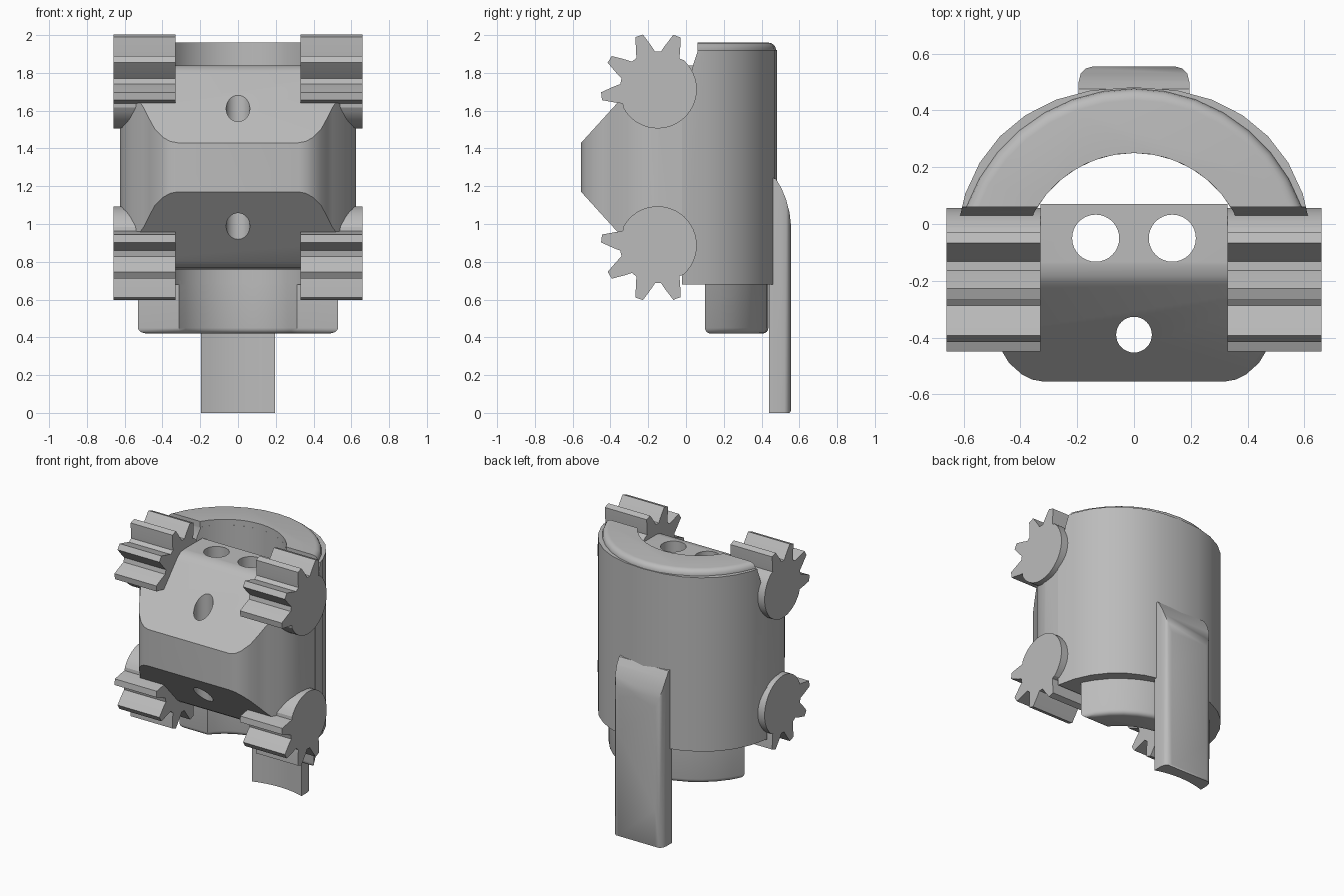
import bpy, bmesh, math

if "Cube" in bpy.data.objects:
    bpy.data.objects.remove(bpy.data.objects["Cube"])

grey = bpy.data.materials.new("plain grey")
grey.use_nodes = True
grey.diffuse_color = (0.5, 0.5, 0.5, 1)
grey.node_tree.nodes["Principled BSDF"].inputs["Base Color"].default_value = grey.diffuse_color

CY = -0.15      # axis of the round body
MID = 1.3       # mirror height of the body


def prism(name, outline, lo, hi, axis="Z"):
    """Extrude an (x, y) outline along Z, or a (y, z) outline along X."""
    bm = bmesh.new()
    place = (lambda a, b: (a, b, lo)) if axis == "Z" else (lambda a, b: (lo, a, b))
    face = bm.faces.new([bm.verts.new(place(a, b)) for a, b in outline])
    out = bmesh.ops.extrude_face_region(bm, geom=[face])["geom"]
    step = (0, 0, hi - lo) if axis == "Z" else (hi - lo, 0, 0)
    bmesh.ops.translate(bm, vec=step, verts=[v for v in out if isinstance(v, bmesh.types.BMVert)])
    bmesh.ops.recalc_face_normals(bm, faces=bm.faces)
    mesh = bpy.data.meshes.new(name)
    bm.to_mesh(mesh)
    bm.free()
    mesh.materials.append(grey)
    ob = bpy.data.objects.new(name, mesh)
    bpy.context.collection.objects.link(ob)
    return ob


def select(ob):
    bpy.ops.object.select_all(action="DESELECT")
    ob.select_set(True)
    bpy.context.view_layer.objects.active = ob


def smooth(ob, angle=30):
    select(ob)
    bpy.ops.object.shade_smooth_by_angle(angle=math.radians(angle))


def boolean(ob, cutter, operation):
    mod = ob.modifiers.new("cut", "BOOLEAN")
    mod.object, mod.operation, mod.solver = cutter, operation, "EXACT"
    select(ob)
    bpy.ops.object.modifier_apply(modifier=mod.name)
    bpy.data.objects.remove(cutter)


def arc(r, y0, n, power=2):
    """Arc lying behind the line y = y0; a power above 2 makes it squarer."""
    a = math.asin(((y0 - CY) / r) ** (power / 2))
    points = []
    for i in range(n + 1):
        t = a + (math.pi - 2 * a) * i / n
        x = math.copysign(abs(math.cos(t)) ** (2 / power), math.cos(t))
        points.append((r * x, CY + r * math.sin(t) ** (2 / power)))
    return points


def ring(outer, inner, y0, power=2):
    return arc(outer, y0, 14, power) + arc(inner, y0, 14)[::-1]


def circle(x, y, r, n=32):
    return [(x + r * math.cos(math.tau * i / n), y + r * math.sin(math.tau * i / n)) for i in range(n)]


def bevel(ob, width, height, keep_inside):
    """Round the edges lying at one height, optionally sparing the inner arc."""
    bm = bmesh.new()
    bm.from_mesh(ob.data)
    edges = [e for e in bm.edges if all(abs(v.co.z - height) < 1e-4 for v in e.verts)
             and not (keep_inside and any(math.hypot(v.co.x, v.co.y - CY) < 0.42 for v in e.verts))]
    bmesh.ops.bevel(bm, geom=edges, offset=width, segments=4, profile=0.5, affect="EDGES")
    bm.to_mesh(ob.data)
    bm.free()


# Half round shell at the back, cleared above the upper gears
shell = prism("back_shell", ring(0.632, 0.4, -0.02, 2.27), 0.68, 1.92)
clearance = [(-0.1, 1.8), (0.03, 1.81), (0.04, 1.85), (0.06, 1.91), (0.06, 2.1), (-0.1, 2.1)]
boolean(shell, prism("clearance_cutter", clearance, -1, 1, "X"), "DIFFERENCE")
smooth(shell)

# Raised rim on the shell
rim = prism("top_rim", ring(0.627, 0.4, 0.06), 1.9, 1.96)
bevel(rim, 0.04, 1.96, True)
smooth(rim, 40)

# Plug under the shell
plug = prism("lower_plug", ring(0.586, 0.4, 0.1), 0.42, 0.7)
bevel(plug, 0.03, 0.42, False)
smooth(plug, 40)

# Front block: sloped side profile trimmed by a rounded plan outline
upper = [(0.07, 1.84), (-0.14, 1.84), (-0.18, 1.832), (-0.21, 1.81), (-0.555, 1.43)]
block = prism("front_block", upper + [(y, 2 * MID - z) for y, z in upper[::-1]], -0.7, 0.7, "X")
half = [(0.33, 0.2), (0.33, -0.02), (0.62, -0.02), (0.625, CY), (0.605, -0.23), (0.56, -0.31),
        (0.5, -0.385), (0.47, -0.44), (0.44, -0.49), (0.395, -0.53), (0.36, -0.548), (0.32, -0.555)]
plan = half + [(-x, y) for x, y in half[::-1]]
boolean(block, prism("plan_cutter", plan, 0.5, 2.1), "INTERSECT")
for x, y, r in [(-0.135, -0.05, 0.083), (0.135, -0.05, 0.083), (0, -0.39, 0.063)]:
    boolean(block, prism("hole_cutter", circle(x, y, r), 0.4, 2.2), "DIFFERENCE")
smooth(block)

# Partial gears: a round hub with four teeth
gear = []
for deg in (70, 109, 148, 187):
    for off, r in ((-15, 0.2), (-11, 0.23), (-4, 0.3), (4, 0.3), (11, 0.23), (15, 0.2)):
        t = math.radians(deg + off)
        gear.append((r * math.cos(t), r * math.sin(t)))
for deg in range(208, 412, 8):
    t = math.radians(deg)
    gear.append((0.207 * math.cos(t), 0.207 * math.sin(t)))
for level, flip in (("upper", 1), ("lower", -1)):
    for side, x in (("left", 0.33), ("right", -0.66)):
        outline = [(CY + y, MID + flip * (0.413 + z)) for y, z in gear]
        smooth(prism(f"{level}_{side}_gear", outline, x, x + 0.33, "X"), 20)

# Back tab: curved inside, rounded outside, sloping into the shell at the top
inner = [(x, CY + math.sqrt(0.62 ** 2 - x * x)) for x in (i * 0.195 / 4 for i in range(-4, 5))]
outer = [(0.195, 0.5), (0.188, 0.53), (0.17, 0.548), (0.145, 0.555)]
tab = prism("back_tab", inner + outer + [(-x, y) for x, y in outer[::-1]], 0, 1.3)
slope = [(0.4, 0), (0.548, 0), (0.555, 0.01), (0.555, 1.0), (0.548, 1.06), (0.53, 1.13),
         (0.505, 1.19), (0.475, 1.24), (0.4, 1.26)]
boolean(tab, prism("slope_cutter", slope, -0.3, 0.3, "X"), "INTERSECT")
smooth(tab, 40)
